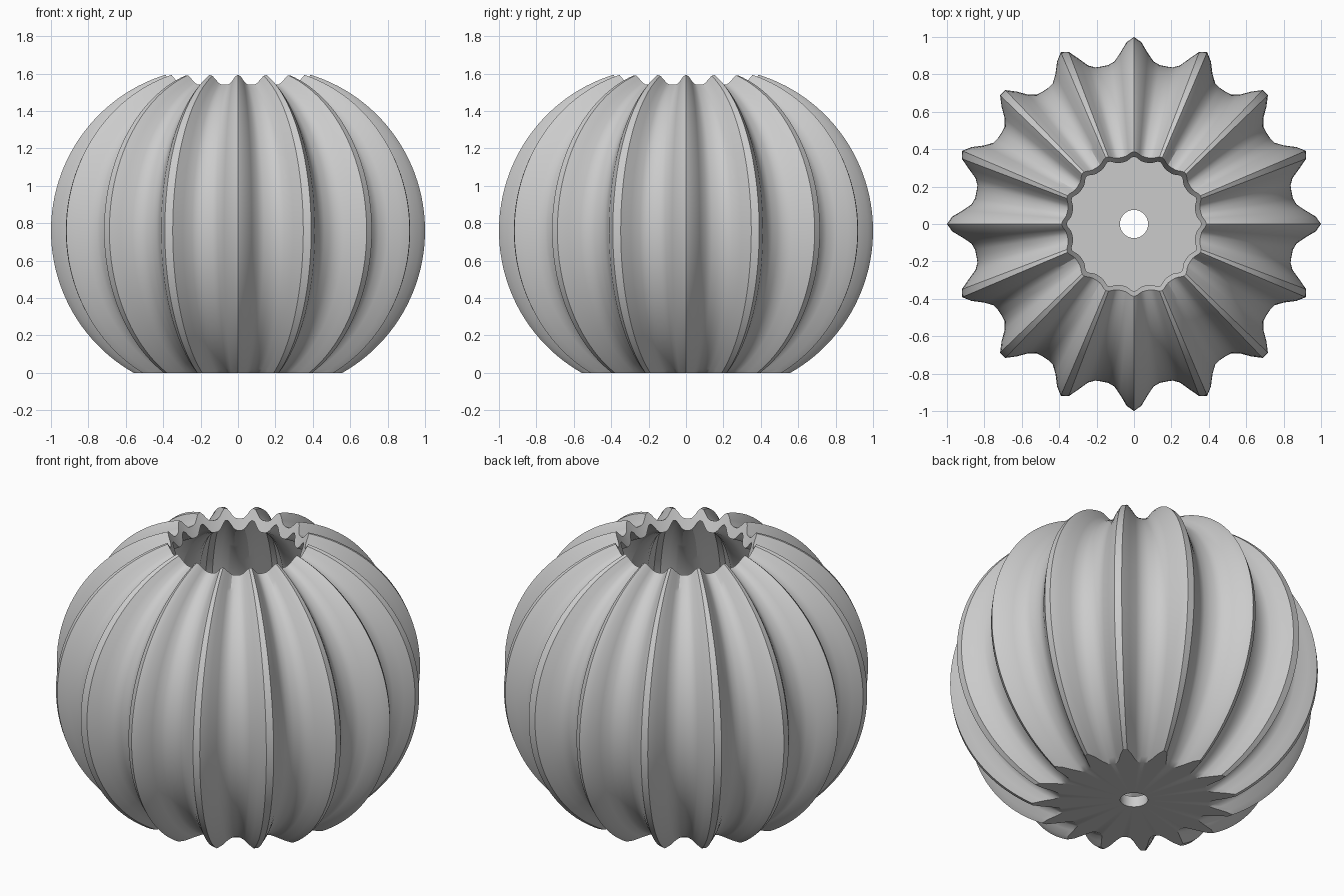
import bpy, bmesh
from math import sin, cos, asin, pi, radians

if "Cube" in bpy.data.objects:
    bpy.data.objects.remove(bpy.data.objects["Cube"], do_unlink=True)

SEGMENTS, RINGS, RIBS = 156, 48, 16
BASE_R, RIB_DEPTH, CENTRE_Z = 0.86, 0.14, 0.76
WALL, FLOOR, HOLE_R = 0.065, 0.065, 0.075
RIM_ANGLE = asin(0.78 / BASE_R)


def shell_radius(lat, lon, inset):
    """Sphere with narrow ribs that fade towards the poles."""
    rib = cos(RIBS / 2 * lon) ** 4
    return BASE_R + RIB_DEPTH * cos(lat) * rib - inset


def latitude_at(z, lon, inset):
    """Latitude at which the shell meets a horizontal plane."""
    low, high = -pi / 2, 0.0
    for _ in range(40):
        mid = (low + high) / 2
        if CENTRE_Z + shell_radius(mid, lon, inset) * sin(mid) < z:
            low = mid
        else:
            high = mid
    return high


def wall(lon, inset, z):
    """Points of one wall from the plane z up to the rim."""
    start = latitude_at(z, lon, inset)
    points = []
    for i in range(RINGS + 1):
        lat = start + (RIM_ANGLE - start) * i / RINGS
        r = shell_radius(lat, lon, inset)
        points.append((r * cos(lat), CENTRE_Z + r * sin(lat)))
    return points


# Ribbed pot: closed cross-section swept around the axis
bm = bmesh.new()
columns = []
for s in range(SEGMENTS):
    lon = 2 * pi * s / SEGMENTS
    section = [(HOLE_R, 0), *wall(lon, 0, 0),
               *reversed(wall(lon, WALL, FLOOR)), (HOLE_R, FLOOR)]
    columns.append([bm.verts.new((r * cos(lon), r * sin(lon), z))
                    for r, z in section])
for s, a in enumerate(columns):
    b = columns[(s + 1) % SEGMENTS]
    for i in range(len(a)):
        j = (i + 1) % len(a)
        bm.faces.new((a[i], b[i], b[j], a[j]))
bmesh.ops.recalc_face_normals(bm, faces=bm.faces)

mesh = bpy.data.meshes.new("ribbed_pot")
bm.to_mesh(mesh)
bm.free()
pot = bpy.data.objects.new("ribbed_pot", mesh)
bpy.context.collection.objects.link(pot)

# Plain grey material
grey = bpy.data.materials.new("light_grey")
grey.use_nodes = True
colour = (0.6, 0.6, 0.6, 1)
grey.diffuse_color = colour
grey.node_tree.nodes["Principled BSDF"].inputs["Base Color"].default_value = colour
mesh.materials.append(grey)

# Smooth flutes with crisp rib tips
bpy.ops.object.select_all(action="DESELECT")
pot.select_set(True)
bpy.context.view_layer.objects.active = pot
bpy.ops.object.shade_smooth_by_angle(angle=radians(30))
